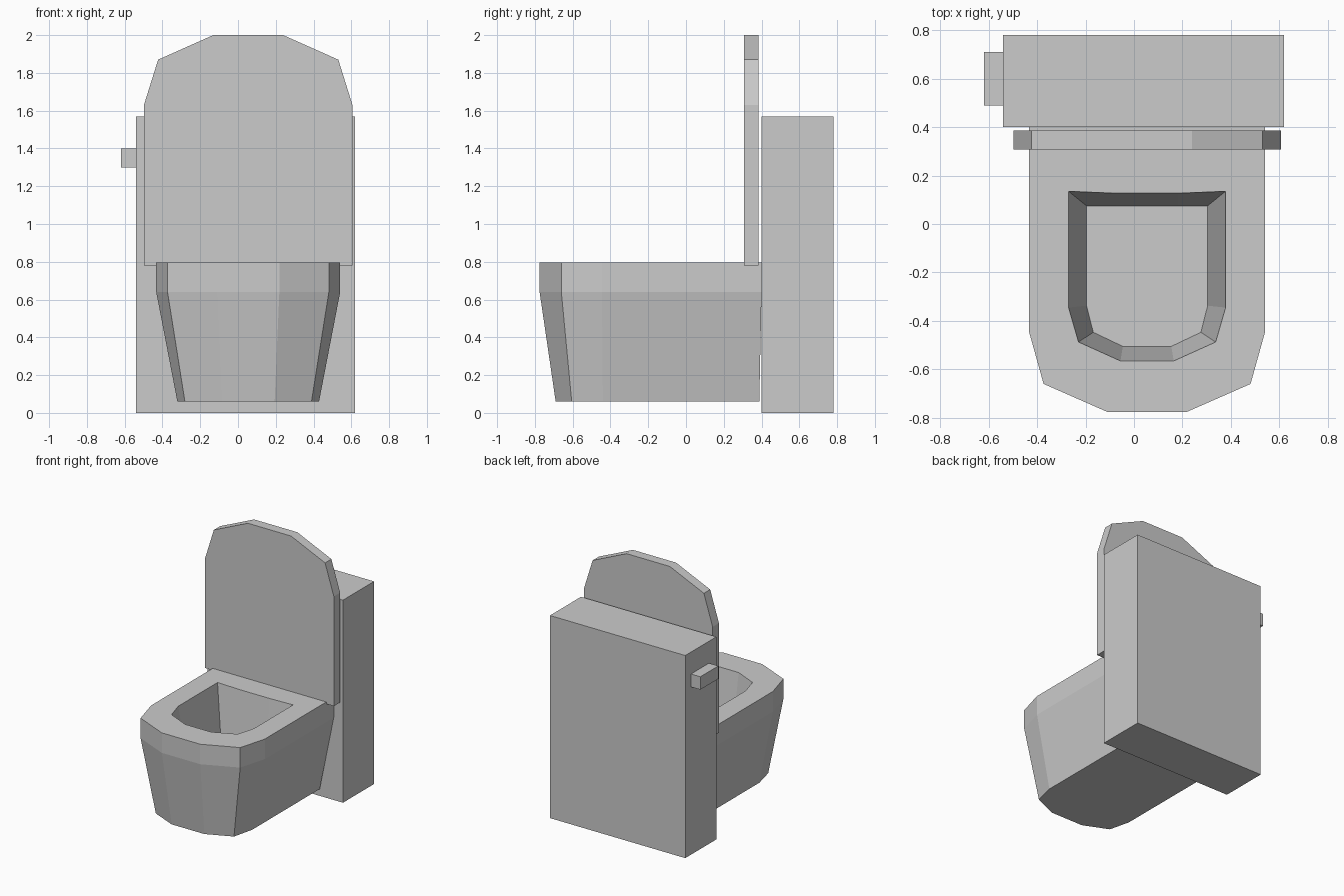
import bpy

if "Cube" in bpy.data.objects:
    bpy.data.objects.remove(bpy.data.objects["Cube"])

CX = 0.054  # bowl and lid centre line


def make_mesh(name, verts, faces):
    mesh = bpy.data.meshes.new(name)
    mesh.from_pydata(verts, [], faces)
    mesh.update()
    obj = bpy.data.objects.new(name, mesh)
    bpy.context.collection.objects.link(obj)
    return obj


def box(name, lo, hi):
    x0, y0, z0 = lo
    x1, y1, z1 = hi
    loft(name, [[(x0, y0, z), (x1, y0, z), (x1, y1, z), (x0, y1, z)] for z in (z0, z1)])


def mirrored(half):
    """Close a right-hand half outline by mirroring it about the centre line."""
    return [(CX + x, v) for x, v in half] + [(CX - x, v) for x, v in reversed(half)]


def loft(name, rings):
    """Skin consecutive rings of equal size and cap both ends."""
    n = len(rings[0])
    faces = [tuple(reversed(range(n)))]
    for r in range(len(rings) - 1):
        for i in range(n):
            j = (i + 1) % n
            faces.append((r*n + i, r*n + j, (r+1)*n + j, (r+1)*n + i))
    faces.append(tuple(range((len(rings) - 1) * n, len(rings) * n)))
    return make_mesh(name, [v for ring in rings for v in ring], faces)


# Bowl: tapered outside, upright rim, then down into the hollow
foot = [(0.14, -0.69), (0.335, -0.605), (0.375, -0.44), (0.375, 0.388), (0.13, 0.388)]
rim = [(0.165, -0.775), (0.427, -0.66), (0.487, -0.445), (0.487, 0.40), (0.13, 0.40)]
mouth = [(0.11, -0.565), (0.283, -0.487), (0.324, -0.345), (0.324, 0.135), (0.13, 0.127)]
floor = [(0.10, -0.505), (0.222, -0.447), (0.25, -0.337), (0.25, 0.075), (0.13, 0.075)]
levels = [(foot, 0.06), (rim, 0.64), (rim, 0.795), (mouth, 0.795), (floor, 0.35)]
loft("bowl", [[(x, y, z) for x, y in mirrored(half)] for half, z in levels])

# Raised lid: upright slab with a faceted top
lid = mirrored([(0.552, 0.78), (0.552, 1.63), (0.477, 1.87), (0.185, 2.0)])
loft("lid", [[(x, y, z) for x, z in lid] for y in (0.385, 0.308)])

# Tank and flush handle
box("tank", (-0.54, 0.40, 0.0), (0.62, 0.78, 1.57))
box("flush_handle", (-0.62, 0.49, 1.30), (-0.54, 0.71, 1.40))
